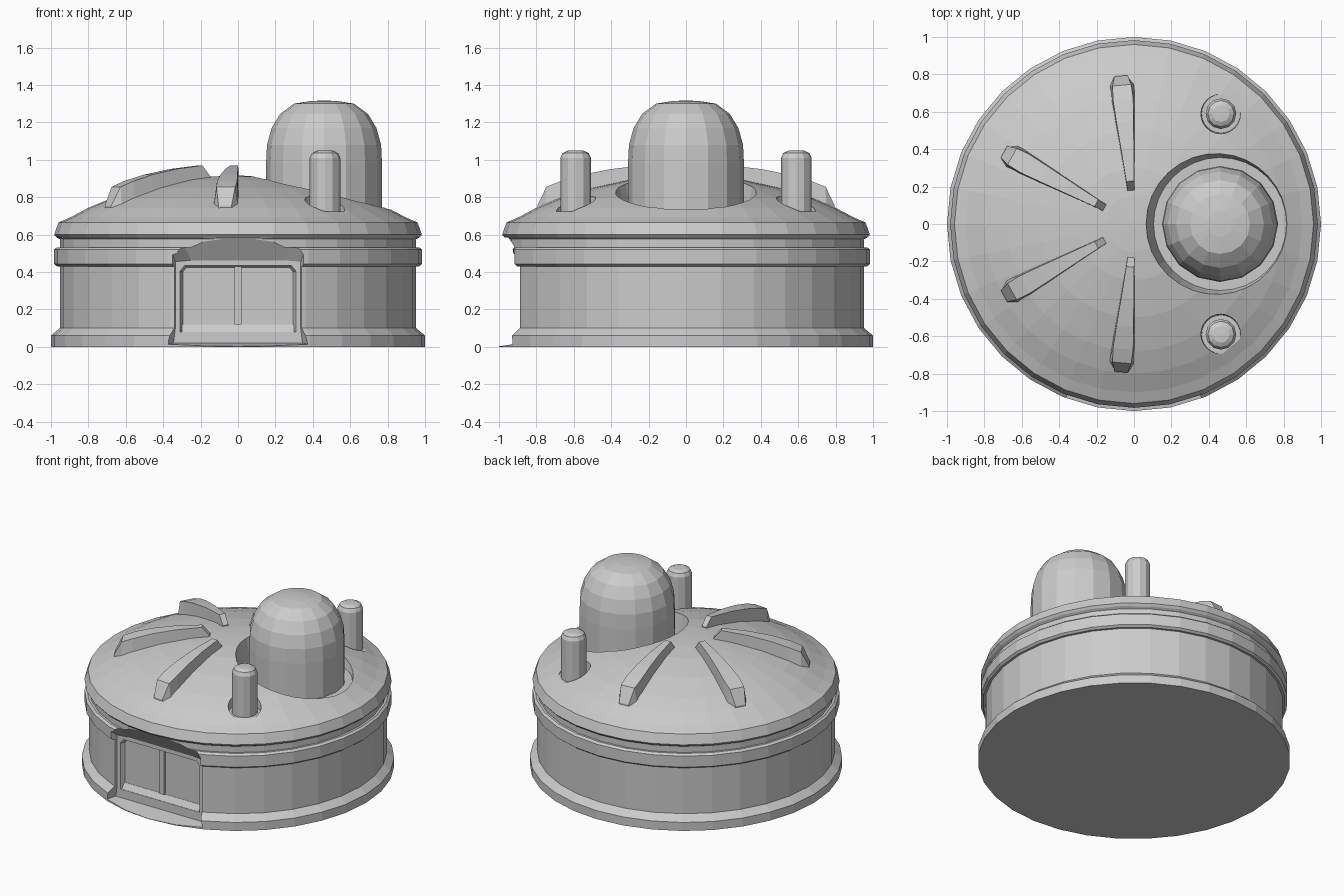
import bpy, bmesh
from math import sin, cos, pi, radians

if "Cube" in bpy.data.objects:
    bpy.data.objects.remove(bpy.data.objects["Cube"])


def finish(name, bm):
    bmesh.ops.remove_doubles(bm, verts=bm.verts, dist=1e-5)
    bmesh.ops.recalc_face_normals(bm, faces=bm.faces)
    mesh = bpy.data.meshes.new(name)
    bm.to_mesh(mesh)
    bm.free()
    ob = bpy.data.objects.new(name, mesh)
    bpy.context.collection.objects.link(ob)
    return ob


def loft(name, sections):
    """Closed solid through point loops of equal length."""
    bm = bmesh.new()
    rings = [[bm.verts.new(p) for p in s] for s in sections]
    n = len(rings[0])
    for a, b in zip(rings, rings[1:]):
        for i in range(n):
            j = (i + 1) % n
            bm.faces.new((a[i], a[j], b[j], b[i]))
    bm.faces.new(rings[0])
    bm.faces.new(rings[-1])
    return finish(name, bm)


def lathe(name, profile, sides, x=0, y=0):
    """Closed turned solid from (radius, z) points, flat at both ends."""
    return loft(name, [[(x + r * cos(2 * pi * i / sides),
                         y + r * sin(2 * pi * i / sides), z)
                        for i in range(sides)] for r, z in profile])


def cut(target, cutter):
    mod = target.modifiers.new("cut", "BOOLEAN")
    mod.operation = "DIFFERENCE"
    mod.solver = "EXACT"
    mod.object = cutter
    bpy.context.view_layer.objects.active = target
    bpy.ops.object.modifier_apply(modifier=mod.name)
    cutter.hide_render = True
    bpy.data.objects.remove(cutter)


def mirrored(half, y):
    """Symmetric front outline from right-hand (x, z) points."""
    pts = half + [(-x, z) for x, z in reversed(half)]
    return [(px, y, pz) for px, pz in pts]


# Round hut with foot, wall band, eave and shallow dome roof
body = lathe("round_building", [
    (1.0, 0), (1.0, 0.06), (0.953, 0.10), (0.953, 0.43), (0.968, 0.43),
    (0.983, 0.442), (0.983, 0.52), (0.968, 0.532), (0.953, 0.532),
    (0.953, 0.575), (0.97, 0.585), (0.983, 0.60), (0.96, 0.665),
    (0.90, 0.69), (0.80, 0.743), (0.68, 0.793), (0.50, 0.85),
    (0.30, 0.893), (0.15, 0.91), (0.02, 0.915)], 32)

# Flared entrance, sloping up under the eave, with a low ramp
outer = [(0.385, 0.01), (0.36, 0.10), (0.36, 0.52), (0.31, 0.585)]
cut(body, loft("entrance_cutter", [
    mirrored([(0.345, 0.02), (0.335, 0.10), (0.335, 0.455), (0.25, 0.462)], -0.87),
    mirrored(outer, -0.95),
    mirrored([(0.39, -0.02)] + outer[1:], -1.15)]))

# Door recess inside the frame
opening = [(0.31, 0.08), (0.31, 0.405), (0.285, 0.435)]
panel = [(0.295, 0.085), (0.295, 0.40), (0.275, 0.425)]
cut(body, loft("door_cutter", [mirrored(panel, -0.84),
                               mirrored(opening, -0.87),
                               mirrored(opening, -0.95)]))

# Door sill and centre post
loft("door_sill", [[(x, -0.868, 0.08), (x, -0.842, 0.12),
                    (x, -0.82, 0.12), (x, -0.82, 0.08)] for x in (-0.3, 0.3)])
post = [(0.02, 0.12), (0.02, 0.43)]
loft("door_post", [mirrored(post, -0.83), mirrored(post, -0.855)])

# Tanks in flat-bottomed roof pits
def tank(name, x, y, pit, profile, sides):
    cut(body, lathe("pit_cutter", [(pit * 0.9, 0.722), (pit, 0.91),
                                   (pit, 1.0)], sides * 2, x, y))
    lathe(name, profile, sides, x, y)


tank("large_tank", 0.46, 0, 0.395, [
    (0.31, 0.70), (0.31, 0.98), (0.305, 1.08), (0.28, 1.17), (0.235, 1.245),
    (0.16, 1.30), (0.07, 1.314), (0.005, 1.317)], 16)
for side, label in ((-1, "front"), (1, "back")):
    tank(label + "_small_tank", 0.465, side * 0.59, 0.115, [
        (0.082, 0.70), (0.082, 1.01), (0.07, 1.035), (0.045, 1.048),
        (0.005, 1.05)], 12)

# Tapered roof ribs: radius, top half width, bottom half width, top z, bottom z
RIB = [(0.18, 0.019, 0.02, 0.912, 0.86), (0.23, 0.021, 0.024, 0.97, 0.85),
       (0.40, 0.034, 0.039, 0.95, 0.82), (0.55, 0.046, 0.053, 0.92, 0.78),
       (0.67, 0.054, 0.064, 0.885, 0.74), (0.745, 0.05, 0.071, 0.855, 0.71),
       (0.795, 0.035, 0.035, 0.755, 0.70)]
for k, angle in enumerate((95, 151, 209, 265)):
    c, s = cos(radians(angle)), sin(radians(angle))
    loft(f"roof_rib_{k + 1}", [
        [(r * c - w * s, r * s + w * c, z) for w, z in
         ((-wb, zb), (wb, zb), (wt, zt), (-wt, zt))]
        for r, wt, wb, zt, zb in RIB])
